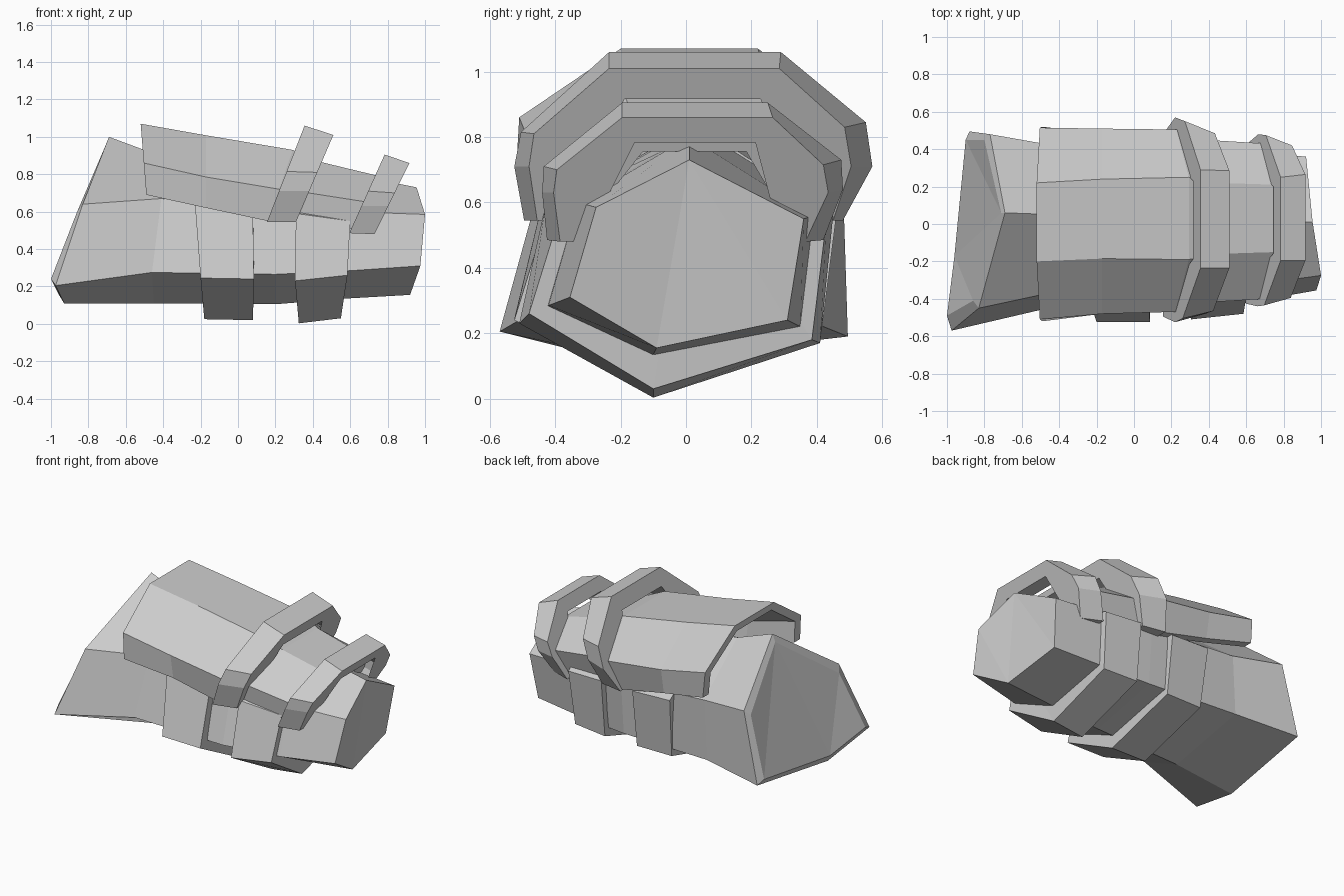
import bpy, bmesh

grey = bpy.data.materials.new("armour grey")
grey.diffuse_color = (0.6, 0.6, 0.6, 1)


def loft(name, rings):
    """Skin a run of equal-length closed rings and cap both ends."""
    bm = bmesh.new()
    loops = [[bm.verts.new(p) for p in ring] for ring in rings]
    n = len(loops[0])
    for a, b in zip(loops, loops[1:]):
        for i in range(n):
            j = (i + 1) % n
            bm.faces.new((a[i], a[j], b[j], b[i]))
    bm.faces.new(loops[0])
    bm.faces.new(loops[-1])
    bmesh.ops.triangulate(bm, faces=[f for f in bm.faces if len(f.verts) > 4])
    bmesh.ops.recalc_face_normals(bm, faces=bm.faces)
    me = bpy.data.meshes.new(name)
    bm.to_mesh(me)
    bm.free()
    me.materials.append(grey)
    ob = bpy.data.objects.new(name, me)
    bpy.context.collection.objects.link(ob)
    return ob


def arch(name, stations, k):
    """Open arch band; each station is (x, slope of x over z, outline)."""
    rings = []
    for x, slope, outline in stations:
        z0 = outline[0][1]
        inner = [(y * k, z0 + (z - z0) * k) for y, z in reversed(outline)]
        rings.append([(x + slope * (z - z0), y, z) for y, z in outline + inner])
    return loft(name, rings)


# Hexagonal forearm; ring order: apex, front top, front low, keel, back low, back top
loft("forearm", [
    [(-0.71, 0.06, 0.95), (-0.86, -0.41, 0.60), (-1.0, -0.49, 0.24),
     (-0.96, -0.17, 0.16), (-0.90, 0.45, 0.22), (-0.80, 0.45, 0.63)],
    [(-0.69, 0.06, 1.0), (-0.83, -0.45, 0.64), (-0.975, -0.57, 0.205),
     (-0.93, -0.19, 0.11), (-0.88, 0.495, 0.19), (-0.77, 0.48, 0.66)],
    [(-0.42, 0.05, 0.90), (-0.41, -0.36, 0.67), (-0.46, -0.45, 0.275),
     (-0.45, -0.13, 0.11), (-0.45, 0.42, 0.22), (-0.43, 0.42, 0.62)],
    [(0.2, 0.03, 0.82), (0.2, -0.36, 0.60), (0.2, -0.45, 0.265),
     (0.2, -0.10, 0.105), (0.2, 0.38, 0.21), (0.2, 0.41, 0.58)],
    [(0.6, 0.01, 0.80), (0.6, -0.33, 0.60), (0.61, -0.42, 0.285),
     (0.57, -0.10, 0.135), (0.55, 0.35, 0.22), (0.58, 0.39, 0.56)],
    [(0.955, 0.01, 0.73), (1.0, -0.275, 0.585), (0.975, -0.355, 0.31),
     (0.92, -0.09, 0.155), (0.89, 0.31, 0.24), (0.92, 0.36, 0.55)],
])

# Two raised straps around the forearm
loft("rear_strap", [
    [(-0.22, 0.04, 0.88), (-0.23, -0.43, 0.64), (-0.20, -0.525, 0.245),
     (-0.18, -0.11, 0.025), (-0.18, 0.41, 0.17), (-0.2, 0.46, 0.57)],
    [(0.08, 0.03, 0.84), (0.08, -0.42, 0.58), (0.085, -0.525, 0.24),
     (0.08, -0.11, 0.02), (0.08, 0.41, 0.17), (0.08, 0.46, 0.56)],
])
loft("fore_strap", [
    [(0.33, 0.02, 0.80), (0.31, -0.43, 0.59), (0.305, -0.51, 0.23),
     (0.325, -0.10, 0.003), (0.32, 0.41, 0.17), (0.32, 0.45, 0.56)],
    [(0.62, 0.01, 0.77), (0.60, -0.39, 0.55), (0.585, -0.48, 0.26),
     (0.55, -0.10, 0.03), (0.56, 0.385, 0.18), (0.58, 0.43, 0.55)],
])

# Faceted shell over the top
arch("shell", [
    (-0.49, -0.08, [(-0.52, 0.69), (-0.51, 0.86), (-0.20, 1.07),
                    (0.22, 1.07), (0.515, 0.86), (0.52, 0.69)]),
    (-0.17, 0.0, [(-0.45, 0.62), (-0.48, 0.785), (-0.185, 1.008),
                  (0.24, 1.008), (0.51, 0.79), (0.48, 0.62)]),
    (0.16, 0.35, [(-0.45, 0.55), (-0.47, 0.72), (-0.19, 0.93),
                  (0.25, 0.93), (0.505, 0.74), (0.46, 0.55)]),
    (0.33, 0.40, [(-0.41, 0.58), (-0.42, 0.70), (-0.16, 0.865),
                  (0.22, 0.865), (0.45, 0.71), (0.42, 0.58)]),
    (0.64, 0.40, [(-0.38, 0.50), (-0.40, 0.65), (-0.15, 0.79),
                  (0.21, 0.79), (0.43, 0.66), (0.38, 0.50)]),
], 0.88)

# Two leaning ridges standing proud of the shell
arch("rear_ridge", [
    (0.155, 0.39, [(-0.495, 0.545), (-0.525, 0.71), (-0.505, 0.815), (-0.235, 1.06),
                   (0.29, 1.06), (0.55, 0.845), (0.57, 0.71), (0.48, 0.545)]),
    (0.31, 0.43, [(-0.455, 0.545), (-0.48, 0.71), (-0.465, 0.81), (-0.235, 1.01),
                  (0.285, 1.01), (0.485, 0.83), (0.505, 0.71), (0.45, 0.545)]),
], 0.80)
arch("fore_ridge", [
    (0.595, 0.45, [(-0.425, 0.485), (-0.44, 0.63), (-0.435, 0.71), (-0.195, 0.905),
                   (0.25, 0.905), (0.475, 0.73), (0.48, 0.64), (0.42, 0.485)]),
    (0.73, 0.49, [(-0.385, 0.48), (-0.405, 0.63), (-0.395, 0.70), (-0.195, 0.86),
                  (0.265, 0.86), (0.42, 0.715), (0.435, 0.63), (0.365, 0.48)]),
], 0.80)
